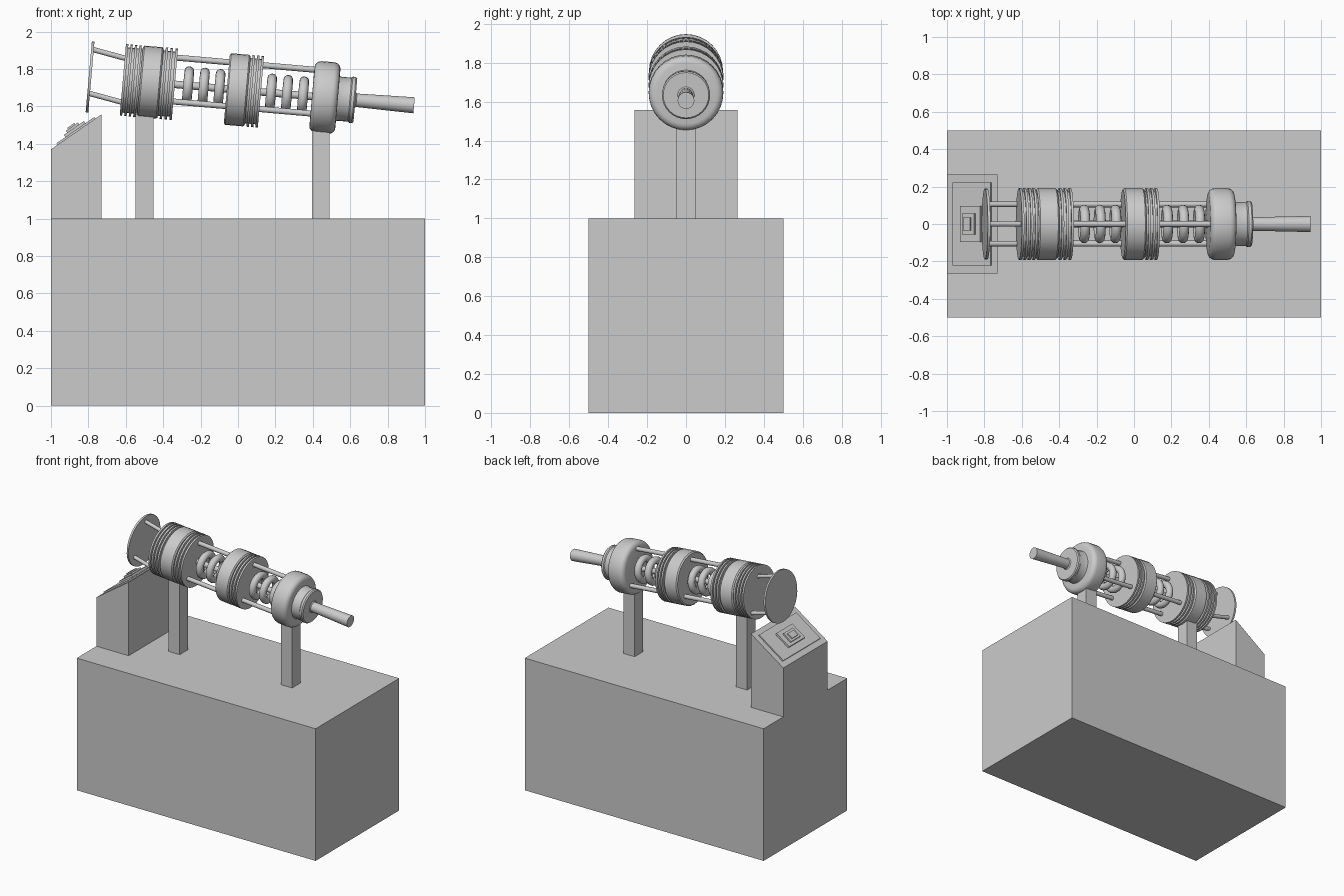
import bpy, bmesh, math
from mathutils import Matrix, Vector

if "Cube" in bpy.data.objects:
    bpy.data.objects.remove(bpy.data.objects["Cube"])

# Frame of the tilted barrel: its local x axis leans down to the right
TILT = Matrix.Translation((0, 0, 1.688)) @ Matrix.Rotation(math.radians(5), 4, 'Y')


def finish(name, bm, smooth=False):
    bmesh.ops.remove_doubles(bm, verts=bm.verts, dist=1e-5)
    bmesh.ops.recalc_face_normals(bm, faces=bm.faces)
    me = bpy.data.meshes.new(name)
    bm.to_mesh(me)
    bm.free()
    ob = bpy.data.objects.new(name, me)
    bpy.context.collection.objects.link(ob)
    if smooth:
        bpy.ops.object.select_all(action='DESELECT')
        ob.select_set(True)
        bpy.context.view_layer.objects.active = ob
        bpy.ops.object.shade_smooth_by_angle(angle=math.radians(35))
    return ob


def box(name, lo, hi, matrix=Matrix()):
    bm = bmesh.new()
    lo, hi = Vector(lo), Vector(hi)
    bmesh.ops.create_cube(bm, size=1, matrix=matrix @ Matrix.Translation((lo + hi) / 2)
                          @ Matrix.Diagonal((*(hi - lo), 1)))
    return finish(name, bm)


def lathe(name, profile, segs=32, closed=False):
    """Spin (x, radius) points about the barrel axis."""
    bm = bmesh.new()
    vs = [bm.verts.new((x, 0, r)) for x, r in profile]
    es = [bm.edges.new(p) for p in zip(vs, vs[1:])]
    if closed:
        es.append(bm.edges.new((vs[-1], vs[0])))
    bmesh.ops.spin(bm, geom=vs + es, cent=(0, 0, 0), axis=(1, 0, 0),
                   angle=2 * math.pi, steps=segs)
    bmesh.ops.transform(bm, matrix=TILT, verts=bm.verts)
    return finish(name, bm, True)


def rod(name, a, b, r):
    a, b = TILT @ Vector(a), TILT @ Vector(b)
    bm = bmesh.new()
    rot = (b - a).to_track_quat('Z', 'Y').to_matrix().to_4x4()
    bmesh.ops.create_cone(bm, cap_ends=True, segments=12, radius1=r, radius2=r,
                          depth=(b - a).length, matrix=Matrix.Translation((a + b) / 2) @ rot)
    return finish(name, bm, True)


def fins(start, count, pitch=0.024, width=0.013, R=0.192, g=0.175):
    pts = []
    for i in range(count):
        x = start + i * pitch
        pts += [(x, g), (x, R), (x + width, R), (x + width, g)]
    return pts


def drum(x0, x1, R=0.192, b=0.008):
    return [(x0, R - 0.017), (x0, R - b), (x0 + b, R), (x1 - b, R), (x1, R - b), (x1, R - 0.017)]


# Plinth and support posts
box("plinth", (-1, -0.5, 0), (1, 0.5, 1))
for side, x in (("rear", -0.5), ("front", 0.442)):
    box(side + "_post", (x - 0.047, -0.05, 1), (x + 0.047, 0.05, 1.58))

# Console with sloping top
bm = bmesh.new()
side = [(-1, 1), (-0.73, 1), (-0.73, 1.557), (-1, 1.37)]
face = bm.faces.new([bm.verts.new((x, -0.265, z)) for x, z in side])
ext = bmesh.ops.extrude_face_region(bm, geom=[face])
bmesh.ops.translate(bm, vec=(0, 0.53, 0),
                    verts=[v for v in ext['geom'] if isinstance(v, bmesh.types.BMVert)])
finish("console", bm)

# Stepped control panel lying on the slope
slope = math.atan2(0.187, 0.27)
SL = Matrix.Translation((-1, 0, 1.37)) @ Matrix.Rotation(-slope, 4, 'Y')
c = math.cos(slope)
for name, x0, x1, w, h in (("panel", 0.035, 0.238, 0.222, 0.01),
                           ("keypad", 0.083, 0.19, 0.095, 0.024),
                           ("button_frame", 0.1, 0.165, 0.056, 0.036),
                           ("button", 0.112, 0.15, 0.035, 0.045)):
    box(name, (x0 / c, -w, -0.005), (x1 / c, w, h), SL)

# End disc and ribbed drums
lathe("end_disc", [(-0.801, 0), (-0.801, 0.19), (-0.787, 0.19), (-0.787, 0)])
lathe("rear_drum", [(-0.618, 0)] + fins(-0.618, 4) + drum(-0.526, -0.415)
      + fins(-0.404, 3, 0.026) + [(-0.339, 0)])
lathe("middle_drum", [(-0.06, 0)] + drum(-0.06, 0.052) + fins(0.062, 3) + [(0.123, 0)])

# Rounded front drum, collar and tapered nozzle
rnd = [(math.sin(a) * 0.035, math.cos(a) * 0.035) for a in
       [i * math.pi / 8 for i in range(5)]]
lathe("front_drum", [(0.397, 0)] + [(0.432 - s, 0.157 + k) for s, k in reversed(rnd)]
      + [(0.501 + s, 0.157 + k) for s, k in rnd] + [(0.536, 0)])
lathe("collar", [(0.52, 0), (0.52, 0.128), (0.545, 0.118), (0.6, 0.118), (0.606, 0.124),
                 (0.622, 0.124), (0.63, 0.117), (0.63, 0)])
lathe("nozzle", [(0.62, 0), (0.62, 0.055), (0.636, 0.036), (0.945, 0.043), (0.945, 0)], 24)

# Core shaft and coil rings in both gaps
rod("core_shaft", (-0.36, 0, 0), (0.42, 0, 0), 0.02)
for i, x in enumerate((-0.268, -0.184, -0.1, 0.177, 0.263, 0.349)):
    ring = [(x + 0.026 * math.cos(k * math.pi / 6), 0.077 + 0.026 * math.sin(k * math.pi / 6))
            for k in range(12)]
    lathe(f"coil_ring_{i + 1}", ring, 28, True)

# Tie rods: one on top, two below; the rear set slants slightly
for i, (y, z) in enumerate(((0, 0.143), (0.105, -0.092), (-0.105, -0.092))):
    rod(f"rear_tie_rod_{i + 1}", (-0.79, y, z + 0.004), (-0.6, y, z - 0.03), 0.014)
    rod(f"tie_rod_{i + 1}", (-0.36, y, z), (0.42, y, z), 0.016)
